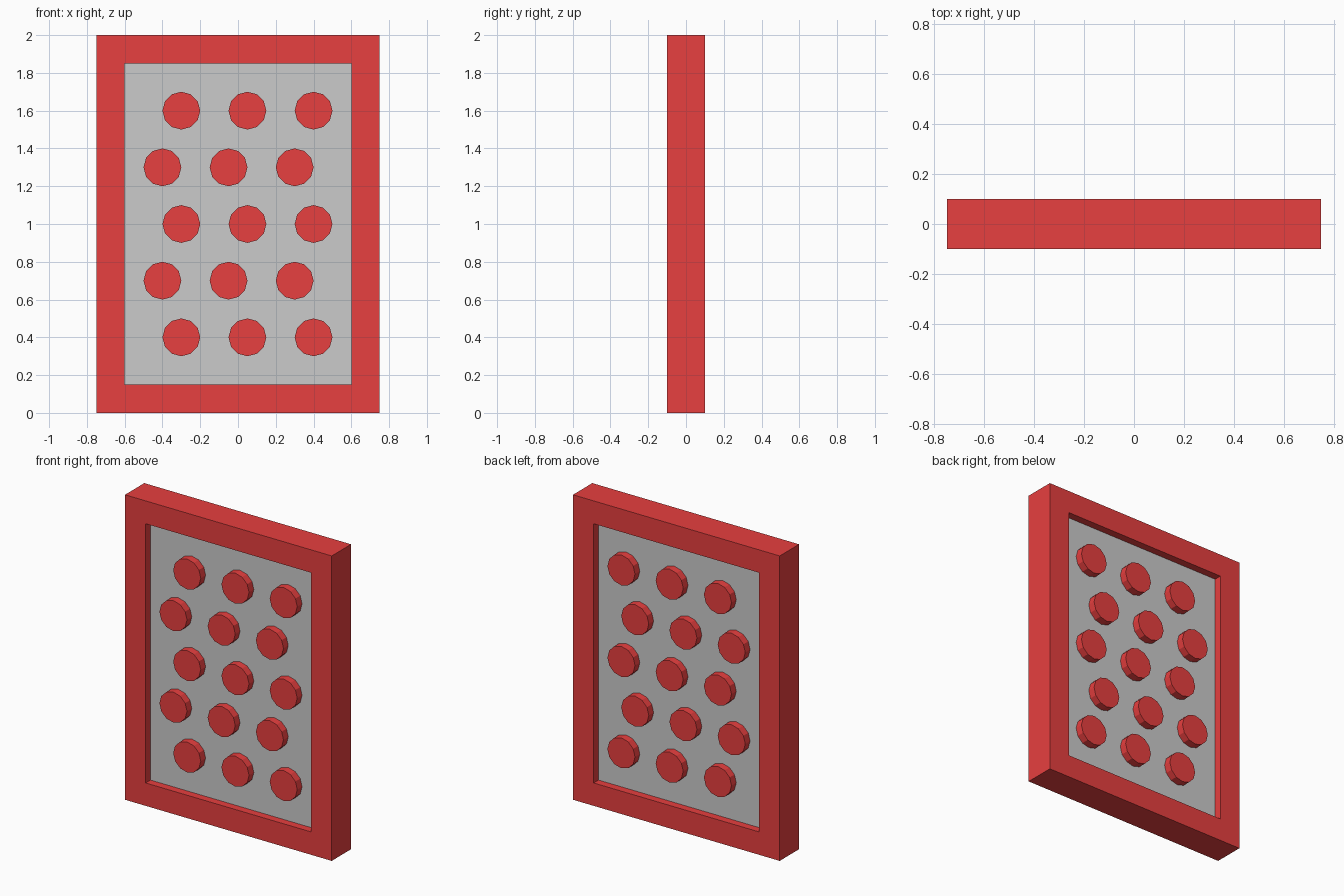
import bpy
import bmesh
import math

if "Cube" in bpy.data.objects:
    bpy.data.objects.remove(bpy.data.objects["Cube"])

red = bpy.data.materials.new("red")
red.diffuse_color = (0.8, 0.05, 0.05, 1)
red.use_nodes = True
red.node_tree.nodes["Principled BSDF"].inputs["Base Color"].default_value = red.diffuse_color


def make_object(name, bm, material=None):
    bmesh.ops.recalc_face_normals(bm, faces=bm.faces)
    mesh = bpy.data.meshes.new(name)
    bm.to_mesh(mesh)
    bm.free()
    if material:
        mesh.materials.append(material)
    obj = bpy.data.objects.new(name, mesh)
    bpy.context.collection.objects.link(obj)
    return obj


# Frame: four rectangular loops bridged into a closed ring
bm = bmesh.new()
loops = []
for half_x, half_z, y in ((0.75, 1, -0.1), (0.6, 0.85, -0.1),
                          (0.6, 0.85, 0.1), (0.75, 1, 0.1)):
    loops.append([bm.verts.new((sx * half_x, y, 1 + sz * half_z))
                  for sx, sz in ((-1, -1), (1, -1), (1, 1), (-1, 1))])
for i in range(4):
    a, b = loops[i], loops[(i + 1) % 4]
    for j in range(4):
        k = (j + 1) % 4
        bm.faces.new((a[j], a[k], b[k], b[j]))
make_object("frame", bm, red)

# Recessed panel, visible from both sides
bm = bmesh.new()
bmesh.ops.create_cube(bm, size=1)
bmesh.ops.scale(bm, vec=(1.2, 0.1, 1.7), verts=bm.verts)
panel = make_object("panel", bm)
panel.location.z = 1

# Staggered rows of twelve-sided pegs passing through the panel
for row in range(5):
    for col in range(3):
        bm = bmesh.new()
        bmesh.ops.create_cone(bm, cap_ends=True, segments=12,
                              radius1=0.1, radius2=0.1, depth=0.2)
        peg = make_object(f"peg_{row + 1}_{col + 1}", bm, red)
        peg.rotation_euler.x = math.pi / 2
        start = -0.3 if row % 2 == 0 else -0.4
        peg.location = (start + 0.35 * col, 0, 0.4 + 0.3 * row)
